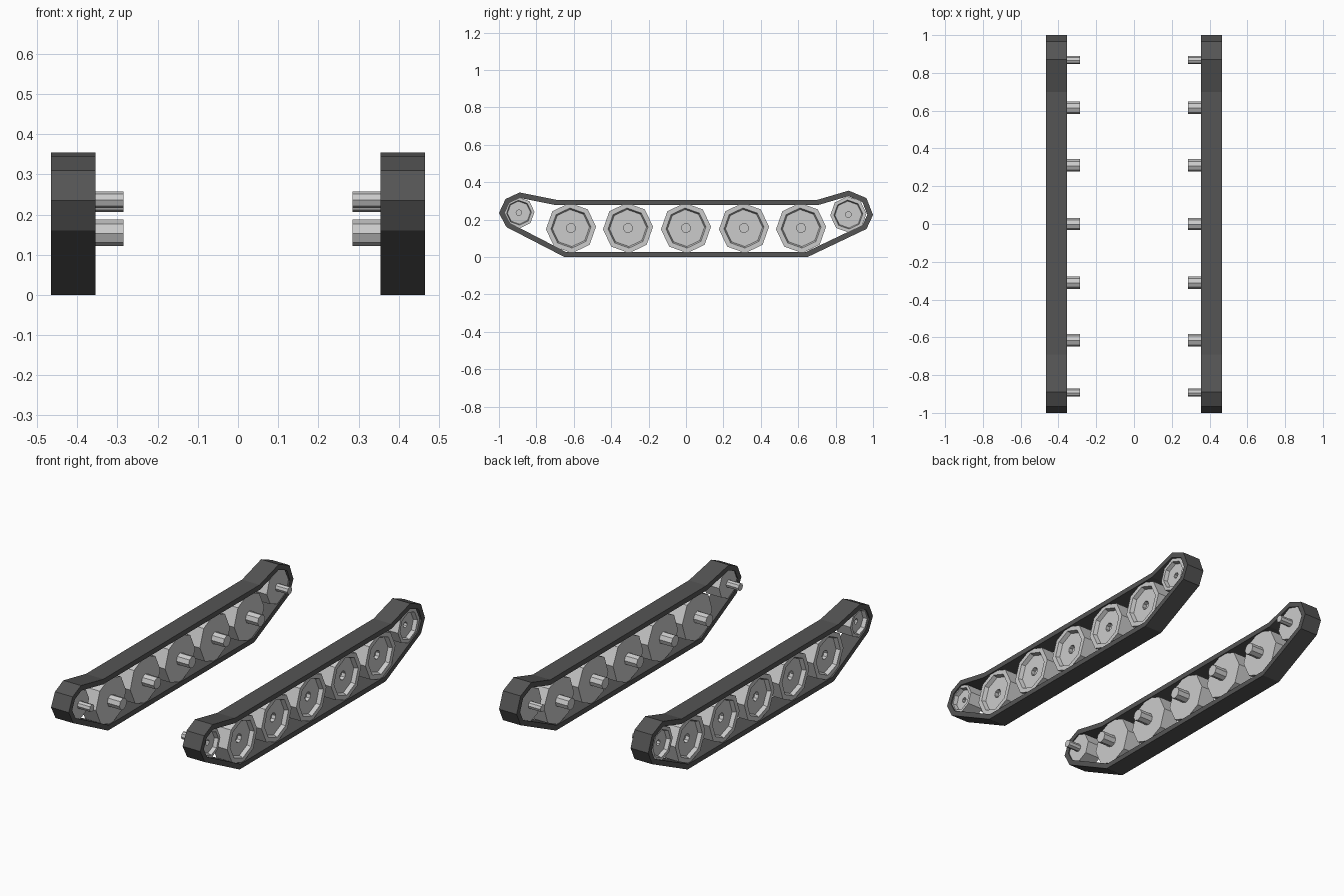
import bpy, bmesh
from math import sin, cos, radians
from mathutils import Vector

if "Cube" in bpy.data.objects:
    bpy.data.objects.remove(bpy.data.objects["Cube"])

X_IN, X_OUT, X_AXLE = 0.355, 0.465, 0.285


def finish(name, bm, color=None):
    """Turn a bmesh into an object mirrored across x = 0."""
    bmesh.ops.recalc_face_normals(bm, faces=bm.faces)
    me = bpy.data.meshes.new(name)
    bm.to_mesh(me)
    bm.free()
    ob = bpy.data.objects.new(name, me)
    bpy.context.collection.objects.link(ob)
    mod = ob.modifiers.new("mirror", 'MIRROR')
    mod.use_mirror_merge = False
    if color:
        mat = bpy.data.materials.new(name + "_color")
        mat.diffuse_color = color
        mat.use_nodes = True
        mat.node_tree.nodes["Principled BSDF"].inputs["Base Color"].default_value = mat.diffuse_color
        me.materials.append(mat)
    return ob


def inset(pts, d):
    """Offset a counter-clockwise closed outline inwards by d."""
    out = []
    for i, p in enumerate(pts):
        a = (p - pts[i - 1]).normalized()
        b = (pts[(i + 1) % len(pts)] - p).normalized()
        na, nb = Vector((-a.y, a.x)), Vector((-b.y, b.x))
        out.append(p + (na + nb) * d / (1 + na.dot(nb)))
    return out


def skin(bm, loops, closed=False):
    """Join successive vertex loops with quads."""
    n = len(loops[0])
    pairs = list(zip(loops, loops[1:]))
    if closed:
        pairs.append((loops[-1], loops[0]))
    for a, b in pairs:
        for i in range(n):
            j = (i + 1) % n
            bm.faces.new((a[i], a[j], b[j], b[i]))


def lathe(name, y, z, profile, sides=8, turn=3):
    """Spin (x, radius) points around an axle line parallel to x."""
    bm = bmesh.new()
    loops = []
    for x, r in profile:
        angs = [radians(turn + 360 * i / sides) for i in range(sides)]
        loops.append([bm.verts.new((x, y + r * cos(a), z + r * sin(a))) for a in angs])
    skin(bm, loops)
    bm.faces.new(loops[0])
    bm.faces.new(loops[-1])
    return finish(name, bm)


# Track belt: side outline extruded across the width, with a hollow inside
outline = [Vector(p) for p in (
    (-0.65, 0), (0.65, 0), (0.965, 0.15), (1.0, 0.225), (0.965, 0.315),
    (0.87, 0.355), (0.70, 0.305), (-0.69, 0.305), (-0.89, 0.345),
    (-0.965, 0.31), (-1.0, 0.235), (-0.96, 0.16))]
inner = inset(outline, 0.028)
bm = bmesh.new()
rings = [[bm.verts.new((x, p.x, p.y)) for p in pts]
         for x, pts in ((X_IN, outline), (X_OUT, outline), (X_OUT, inner), (X_IN, inner))]
skin(bm, rings, closed=True)
finish("track_belt", bm, (0.09, 0.09, 0.09, 1))

# Wheels with a dished outer face and hub hole, each on an inward axle
wheels = [("road_wheel_%d" % (i + 1), y, 0.155, 0.134, 0.033, 0.025)
          for i, y in enumerate((-0.615, -0.31, 0.0, 0.31, 0.615))]
wheels += [("front_idler_wheel", -0.893, 0.237, 0.083, 0.021, 0.015),
           ("rear_drive_wheel", 0.868, 0.227, 0.097, 0.021, 0.016)]
for name, y, z, r, axle_r, hole_r in wheels:
    xi, xo = X_IN + 0.006, X_OUT - 0.008
    lathe(name, y, z, [
        (X_AXLE, axle_r), (xi, axle_r),                # axle
        (xi, r), (xo, r),                              # inner face and tread
        (xo, r * 0.80), (xo - 0.022, r * 0.74),        # rim and dish
        (xo - 0.022, hole_r), (xo - 0.045, hole_r)])   # hub hole
